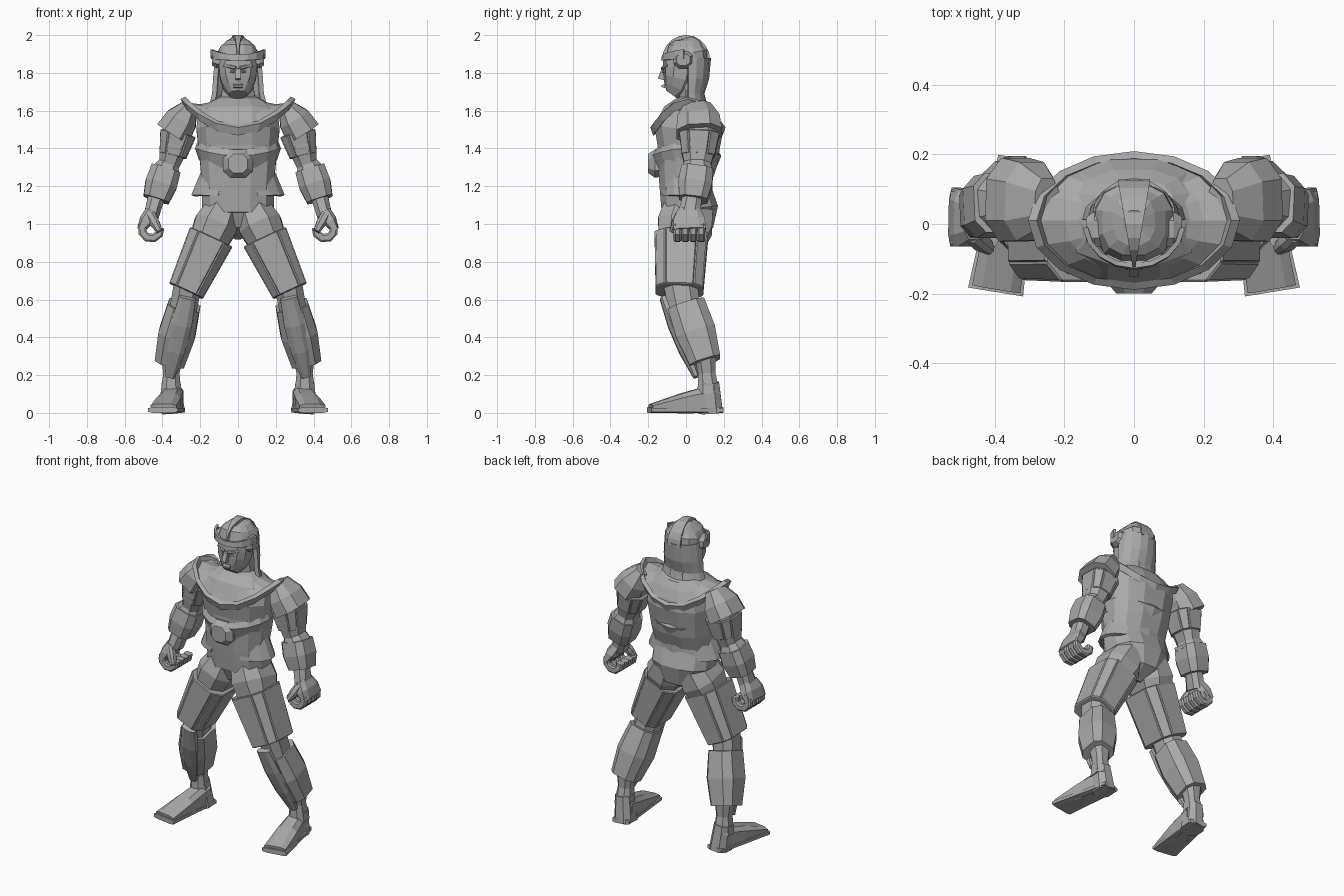
import bpy, bmesh, math
from mathutils import Vector

if "Cube" in bpy.data.objects:
    bpy.data.objects.remove(bpy.data.objects["Cube"])

GREY = (.4, .4, .4, 1)
grey = bpy.data.materials.new("plain_grey")
grey.use_nodes = True
grey.diffuse_color = GREY
grey.node_tree.nodes["Principled BSDF"].inputs["Base Color"].default_value = GREY
PANEL = .006


def finish(name, bm, mirror=False, thick=0):
    bmesh.ops.recalc_face_normals(bm, faces=bm.faces)
    mesh = bpy.data.meshes.new(name)
    bm.to_mesh(mesh)
    bm.free()
    mesh.materials.append(grey)
    part = bpy.data.objects.new(name, mesh)
    bpy.context.collection.objects.link(part)
    if mirror:
        part.modifiers.new("mirror", 'MIRROR')
    if thick:
        solid = part.modifiers.new("thickness", 'SOLIDIFY')
        solid.thickness, solid.offset = thick, 0


def bridge(bm, lower, upper, closed):
    """Join two rows of vertices with quads."""
    faces = []
    count = len(lower)
    for k in range(count if closed else count - 1):
        j = (k + 1) % count
        faces.append(bm.faces.new((lower[k], lower[j], upper[j], upper[k])))
    return faces


def loft(name, centres, widths, depths, sides=8, power=.8, mirror=True, panel=False):
    """Skin rounded rings set square to a path; panel raises each facet."""
    bm = bmesh.new()
    angles = [(k + .5) * math.tau / sides for k in range(sides)]
    widest = max(abs(math.cos(a)) ** power for a in angles)

    def shape(value):
        return math.copysign(abs(value) ** power / widest, value)

    pts = [Vector(c) for c in centres]
    rings = []
    for i, (point, width, depth) in enumerate(zip(pts, widths, depths)):
        along = (pts[min(i + 1, len(pts) - 1)] - pts[max(i - 1, 0)]).normalized()
        guide = Vector((0, 1, 0)) if abs(along.y) < .8 else Vector((0, 0, 1))
        u = guide.cross(along).normalized()
        v = along.cross(u)
        rings.append([bm.verts.new(point + u * width * shape(math.cos(a))
                                   + v * depth * shape(math.sin(a))) for a in angles])
    facets = []
    for lower, upper in zip(rings, rings[1:]):
        facets += bridge(bm, lower, upper, True)
    bm.faces.new(rings[0])
    bm.faces.new(rings[-1])
    bmesh.ops.recalc_face_normals(bm, faces=bm.faces)
    if panel:
        bmesh.ops.inset_individual(bm, faces=facets, thickness=PANEL, depth=PANEL)
    finish(name, bm, mirror)


def limb(name, start, end, width, depth, bulge=0, steps=2, **style):
    """Straight tapering part that swells by bulge at its middle."""
    ts = [i / steps for i in range(steps + 1)]

    def taper(size):
        return [size[0] + (size[1] - size[0]) * t + bulge * math.sin(math.pi * t) for t in ts]

    centres = [Vector(start).lerp(Vector(end), t) for t in ts]
    loft(name, centres, taper(width), taper(depth), **style)


def body(name, levels, sides=12):
    """Upright part from levels of height, half width, front and back."""
    loft(name, [(0, (front + back) / 2, z) for z, width, front, back in levels],
         [level[1] for level in levels],
         [(back - front) / 2 for z, width, front, back in levels],
         sides=sides, mirror=False)


def wrap(name, centre, rings, start=-90, end=90, steps=8, thick=.014):
    """Plate around the body; rings give half width, half depth, height and side rise."""
    bm = bmesh.new()
    turns = [math.radians(start + (end - start) * k / steps) for k in range(steps + 1)]
    rows = [[bm.verts.new((width * math.cos(a), centre + depth * math.sin(a),
                           z + rise * math.cos(a) ** 2)) for a in turns]
            for width, depth, z, rise in rings]
    for lower, upper in zip(rows, rows[1:]):
        bridge(bm, lower, upper, False)
    finish(name, bm, True, thick)


def prism(name, outline, half, spread=0):
    """Side outline (y, z) widened about the middle, spreading toward the back."""
    bm = bmesh.new()
    left, right = [[bm.verts.new((side * (half + spread * y), y, z)) for y, z in outline]
                   for side in (-1, 1)]
    bm.faces.new(left)
    bm.faces.new(right)
    bridge(bm, left, right, True)
    finish(name, bm)


# Torso and its armour
body("torso", [(.95, .04, -.09, .05), (1.02, .13, -.12, .15), (1.08, .19, -.13, .17),
               (1.2, .19, -.14, .13), (1.32, .2, -.15, .165), (1.41, .21, -.15, .18),
               (1.5, .22, -.17, .195), (1.58, .21, -.12, .19), (1.63, .16, -.06, .16),
               (1.66, .11, -.01, .13)])
wrap("rib_band", 0, [(.21, .16, 1.39, .04), (.22, .18, 1.36, .04), (.2, .15, 1.29, .05)])
wrap("waist_guard", 0, [(.19, .13, 1.23, .04), (.24, .13, 1.15, 0)], start=-65, thick=.02)
limb("belly_disc", start=(0, -.13, 1.32), end=(0, -.2, 1.32), width=(.08, .05),
     depth=(.07, .05), bulge=.015, mirror=False)

# Wide collar with a raised rim
wrap("collar", .01, [(.1, .09, 1.64, .01), (.2, .15, 1.57, .06), (.27, .18, 1.5, .14),
                     (.28, .18, 1.52, .15), (.3, .195, 1.51, .15), (.28, .18, 1.47, .15)],
     thick=.008)

# Neck and face
limb("neck", start=(0, .04, 1.6), end=(0, .02, 1.78), width=(.1, .075), depth=(.07, .06),
     mirror=False)
body("face", [(1.685, .045, -.11, -.04), (1.72, .075, -.12, .02), (1.77, .095, -.12, .05),
              (1.82, .1, -.12, .07), (1.88, .1, -.115, .08)], sides=10)
prism("nose", [(-.11, 1.83), (-.13, 1.82), (-.15, 1.77), (-.11, 1.76)], half=.013)
prism("lips", [(-.11, 1.74), (-.13, 1.735), (-.13, 1.725), (-.11, 1.72)], half=.025)
limb("brow", start=(.01, -.12, 1.825), end=(.07, -.09, 1.84), width=(.01, .01), depth=(.014, .014))
limb("eye", start=(.02, -.12, 1.805), end=(.055, -.1, 1.81), width=(.006, .006), depth=(.006, .006))

# Helmet, crest, ear discs and neck cloth
body("helmet", [(1.84, .11, -.07, .12), (1.9, .11, -.11, .115), (1.94, .09, -.09, .1),
                (1.97, .06, -.06, .08), (1.985, .03, -.03, .04)])
arc = [math.radians(180 * k / 10) for k in range(11)]
prism("crest", [(.128 * math.cos(a), 1.865 + .135 * math.sin(a)) for a in arc],
      half=.025, spread=.17)
wrap("visor", 0, [(.14, .12, 1.895, .03), (.138, .125, 1.865, .01)], end=-5, steps=4)
limb("ear_disc", start=(.09, -.015, 1.87), end=(.138, -.015, 1.87), width=(.045, .03),
     depth=(.05, .035), bulge=.008)
wrap("neck_cloth", .01, [(.11, .11, 1.88, 0), (.12, .1, 1.77, 0), (.125, .075, 1.69, 0),
                         (.14, .09, 1.63, 0)], start=0, steps=4, thick=.025)

# Arms
limb("shoulder_guard", start=(.25, .06, 1.63), end=(.345, .07, 1.48), width=(.04, .095),
     depth=(.07, .12), bulge=.018)
limb("upper_arm", start=(.31, .07, 1.52), end=(.37, .06, 1.29), width=(.08, .05),
     depth=(.1, .065), bulge=.01)
limb("arm_plate", start=(.317, .07, 1.48), end=(.345, .065, 1.36), width=(.09, .066),
     depth=(.1, .08), steps=1, power=.65, panel=True)
limb("elbow", start=(.365, .06, 1.33), end=(.385, .058, 1.27), width=(.05, .08), depth=(.065, .085))
limb("forearm_guard", start=(.382, .06, 1.29), end=(.433, .038, 1.13), width=(.08, .07),
     depth=(.085, .075), bulge=.01, power=.6)
limb("wrist", start=(.43, .035, 1.15), end=(.46, .015, 1.04), width=(.045, .04), depth=(.05, .06))

# Hands closed around an open grip
curl = [math.radians(65 - 43 * k) for k in range(7)]
for i, finger in enumerate(("first", "middle", "ring", "little")):
    loft(finger + "_finger", [(.46 + .048 * math.cos(a), -.045 + .042 * i, .97 + .046 * math.sin(a))
                              for a in curl],
         widths=[.023] * len(curl), depths=[.02] * len(curl), power=.6)
limb("hand_back", start=(.455, .015, 1.07), end=(.515, .02, .97), width=(.035, .02),
     depth=(.06, .085), bulge=.01, power=.6)
limb("thumb", start=(.465, -.03, 1.05), end=(.415, -.07, .96), width=(.025, .016),
     depth=(.025, .018), bulge=.005)

# Legs
limb("hip", start=(.08, .015, 1.08), end=(.16, -.025, .9), width=(.09, .1), depth=(.13, .12), bulge=.02)
limb("thigh_guard", start=(.142, -.025, .93), end=(.275, -.035, .645), width=(.118, .092),
     depth=(.135, .12), steps=1, power=.55, panel=True)
limb("knee", start=(.265, -.03, .68), end=(.3, 0, .5), width=(.075, .07), depth=(.09, .08))
limb("calf_guard", start=(.285, 0, .57), end=(.36, .1, .27), width=(.085, .08),
     depth=(.1, .085), bulge=.015, power=.65)
limb("shin_plate", start=(.268, -.12, .61), end=(.36, .055, .19), width=(.045, .025),
     depth=(.02, .016), bulge=.02, steps=3)
limb("ankle", start=(.35, .1, .32), end=(.355, .12, .1), width=(.06, .055), depth=(.06, .06),
     bulge=-.015)

# Feet, turned slightly outward
limb("heel", start=(.355, .12, .16), end=(.34, .13, 0), width=(.05, .06), depth=(.055, .065))
limb("foot", start=(.338, .15, .075), end=(.395, -.185, .025), width=(.05, .07), depth=(.075, .022),
     bulge=.005, power=.6)
limb("sole", start=(.335, .19, .015), end=(.397, -.195, .015), width=(.055, .08),
     depth=(.015, .015), power=.5)
